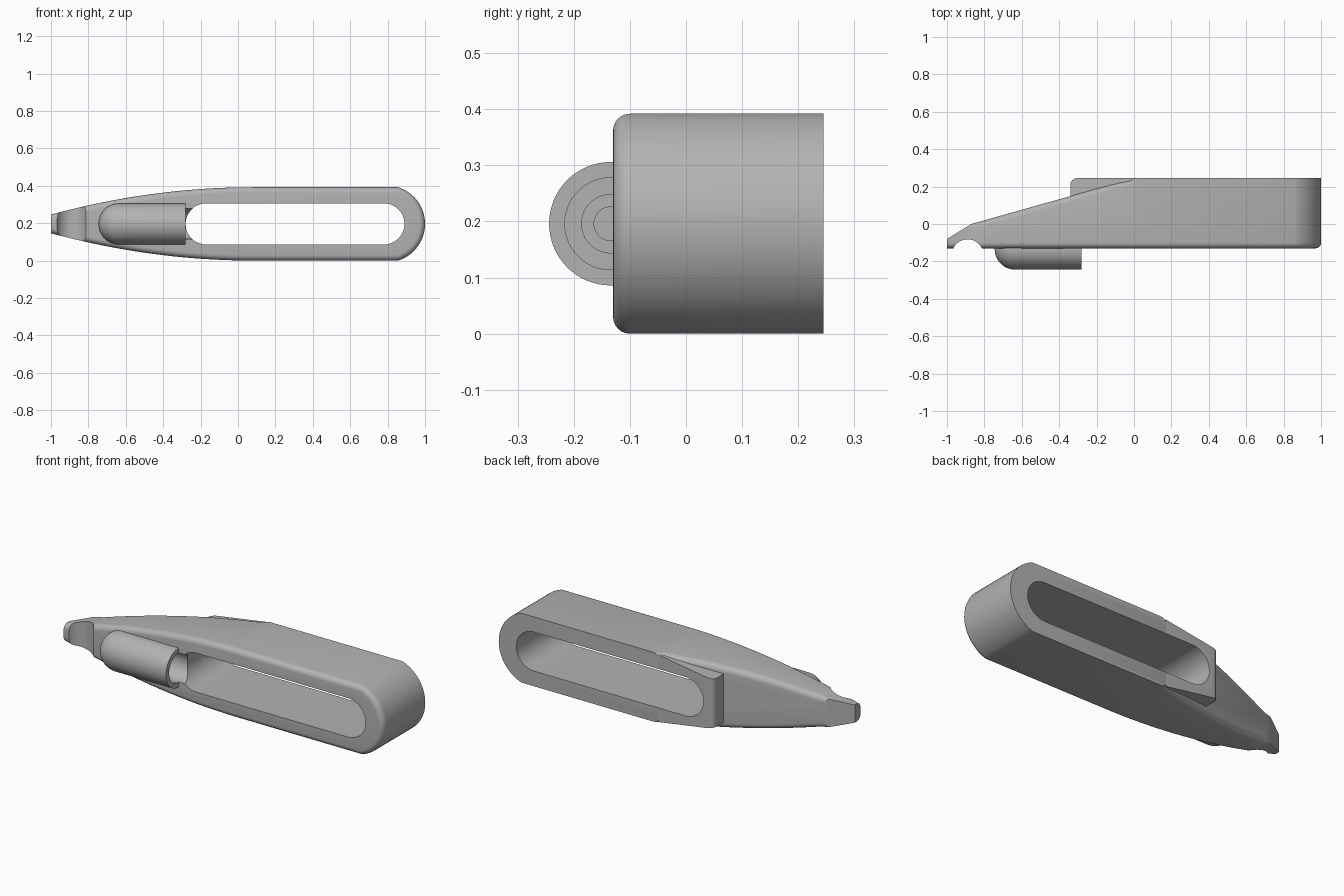
import bpy, bmesh
from math import sin, cos, pi, asin
from mathutils import Vector

if "Cube" in bpy.data.objects:
    bpy.data.objects.remove(bpy.data.objects["Cube"])

MID = 0.196            # height of the long axis
FRONT, BACK = -0.13, 0.245

grey = bpy.data.materials.new("plain grey")
grey.use_nodes = True
grey.diffuse_color = (0.45, 0.45, 0.45, 1)
grey.node_tree.nodes["Principled BSDF"].inputs["Base Color"].default_value = (0.45, 0.45, 0.45, 1)


def make(name, bm):
    bmesh.ops.recalc_face_normals(bm, faces=bm.faces)
    mesh = bpy.data.meshes.new(name)
    bm.to_mesh(mesh)
    bm.free()
    mesh.materials.append(grey)
    obj = bpy.data.objects.new(name, mesh)
    bpy.context.collection.objects.link(obj)
    return obj


def prism(points, y0, y1):
    """Extrude an (x, z) outline along y."""
    bm = bmesh.new()
    face = bm.faces.new([bm.verts.new((x, y0, z)) for x, z in points])
    new = bmesh.ops.extrude_face_region(bm, geom=[face])["geom"]
    moved = [v for v in new if isinstance(v, bmesh.types.BMVert)]
    bmesh.ops.translate(bm, verts=moved, vec=(0, y1 - y0, 0))
    bmesh.ops.recalc_face_normals(bm, faces=bm.faces)
    return bm


def lathe(profile, steps=64):
    """Revolve an (x, radius) profile about the tube axis."""
    bm = bmesh.new()
    rings = [[bm.verts.new((x, FRONT - 0.004 + r * cos(2 * pi * i / steps),
                            MID + r * sin(2 * pi * i / steps))) for i in range(steps)]
             for x, r in profile]
    for a, b in zip(rings, rings[1:]):
        for i in range(steps):
            j = (i + 1) % steps
            bm.faces.new((a[i], a[j], b[j], b[i]))
    bm.faces.new(rings[0])
    bm.faces.new(rings[-1])
    return bm


def cut(obj, cutters):
    """Subtract the cutters and bake the result."""
    for c in cutters:
        mod = obj.modifiers.new("cut", "BOOLEAN")
        mod.operation, mod.solver, mod.object = "DIFFERENCE", "EXACT", c
    bpy.context.view_layer.update()
    graph = bpy.context.evaluated_depsgraph_get()
    baked = bpy.data.meshes.new_from_object(obj.evaluated_get(graph))
    obj.modifiers.clear()
    obj.data = baked


# Body outline: tapered tail, straight sides, shallow round end
def half(x):
    return MID - 0.146 * ((0.08 - x) / 1.08) ** 2


upper = [(-1 + 1.08 * i / 20, half(-1 + 1.08 * i / 20)) for i in range(21)]
radius = 0.206
sweep = asin(MID / radius)
arc = [(1 - radius + radius * cos(a), radius * sin(a))
       for a in [sweep * (1 - i / 10) for i in range(11)]]
upper += arc
outline = [(x, MID + h) for x, h in upper] + [(x, MID - h) for x, h in reversed(upper[:-1])]
bm = prism(outline, FRONT, BACK)

# Sloped back of the tail
slope = Vector((-0.245, 0.87, 0)).normalized()
tip = Vector((-0.08, 0.13, 0)).normalized()
for point, normal in (((0, BACK, 0), slope), ((-0.87, 0, 0), tip)):
    bmesh.ops.bisect_plane(bm, geom=bm.verts[:] + bm.edges[:] + bm.faces[:],
                           plane_co=point, plane_no=normal, clear_outer=True)
    bmesh.ops.holes_fill(bm, edges=[e for e in bm.edges if e.is_boundary], sides=0)
bmesh.ops.recalc_face_normals(bm, faces=bm.faces)
bm.normal_update()


# Round the front rim and the rim of the long slope
def rounded(edge):
    if len(edge.link_faces) != 2 or all(v.co.x < -0.999 for v in edge.verts):
        return False
    n = [f.normal for f in edge.link_faces]
    return any((a.y < -0.99 or a.dot(slope) > 0.999) and abs(b.y) < 0.1
               for a, b in (n, n[::-1]))


bmesh.ops.bevel(bm, geom=[e for e in bm.edges if rounded(e)], offset=0.03,
                segments=6, profile=0.5, affect="EDGES", clamp_overlap=False)
body = make("body", bm)

# Tapered collar around the slot end, standing out of the slope
collar_side = [(0, 0.19), (-0.34, 0.137)]
bm = prism([(x, MID + h) for x, h in collar_side]
           + [(x, MID - h) for x, h in reversed(collar_side)], 0.12, BACK)
ends = [e for e in bm.edges
        if all(v.co.x < -0.33 and v.co.y > 0.2 for v in e.verts)]
bmesh.ops.bevel(bm, geom=ends, offset=0.035, segments=6, profile=0.5, affect="EDGES")
collar = make("slot_collar", bm)

# Round-nosed tube on the front
R = 0.11
nose = [(-0.635 - R * cos(a), R * sin(a)) for a in [pi / 2 * i / 12 for i in range(1, 13)]]
tube = make("front_tube", lathe([(-0.745, 0.001)] + nose + [(-0.28, R)]))

# Cutters: long slot, stepped bore, round tail notch
r = 0.11
turn = [pi * i / 24 for i in range(25)]
slot_outline = [(0.78 + r * sin(a), MID + r * cos(a)) for a in turn]
slot_outline += [(-0.17 - r * sin(a), MID - r * cos(a)) for a in turn]
slot = make("slot_cutter", prism(slot_outline, -0.4, 0.4))
bore = make("bore_cutter", lathe([(-0.69, 0.03), (-0.64, 0.03), (-0.64, 0.052), (-0.56, 0.052),
                                  (-0.56, 0.082), (-0.2, 0.082)]))
bm = bmesh.new()
bmesh.ops.create_cone(bm, cap_ends=True, segments=64, radius1=0.085, radius2=0.085, depth=1)
bmesh.ops.translate(bm, verts=bm.verts, vec=(-0.89, -0.167, MID))
notch = make("notch_cutter", bm)

cut(body, [slot, bore, notch])
cut(collar, [slot])
cut(tube, [bore])
for c in (slot, bore, notch):
    bpy.data.objects.remove(c)

# Smooth shading with crisp edges
for obj in (body, collar, tube):
    bpy.ops.object.select_all(action="DESELECT")
    obj.select_set(True)
    bpy.context.view_layer.objects.active = obj
    bpy.ops.object.shade_smooth_by_angle(angle=0.5)
